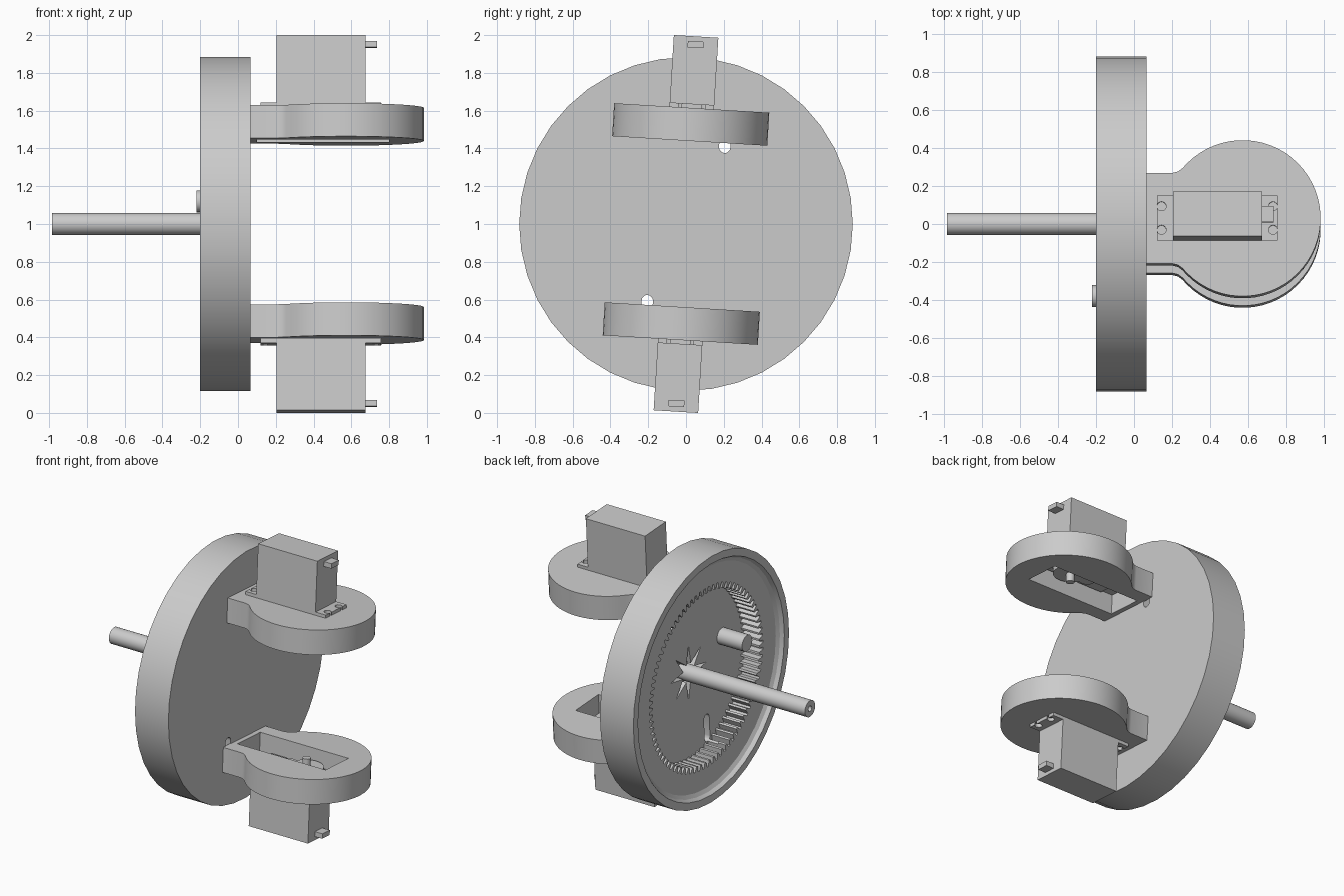
import bpy, bmesh
from math import sin, cos, pi, radians
from mathutils import Matrix, Vector

if "Cube" in bpy.data.objects:
    bpy.data.objects.remove(bpy.data.objects["Cube"])

grey = bpy.data.materials.new("plain_grey")
grey.use_nodes = True
COLOUR = (0.6, 0.6, 0.6, 1)
grey.diffuse_color = COLOUR
grey.node_tree.nodes["Principled BSDF"].inputs["Base Color"].default_value = COLOUR

HUB = Matrix.Translation((0, 0, 1))
# Local prism axis z becomes world x, local (x, y) becomes world (y, z)
ALONG_X = Matrix(((0, 0, 1, 0), (1, 0, 0, 0), (0, 1, 0, 0), (0, 0, 0, 1)))


def make(name, bm):
    bmesh.ops.recalc_face_normals(bm, faces=bm.faces)
    mesh = bpy.data.meshes.new(name)
    bm.to_mesh(mesh)
    bm.free()
    mesh.materials.append(grey)
    obj = bpy.data.objects.new(name, mesh)
    bpy.context.collection.objects.link(obj)
    return obj


def prism(name, outline, low, high, matrix=Matrix()):
    bm = bmesh.new()
    face = bm.faces.new([bm.verts.new((x, y, low)) for x, y in outline])
    top = bmesh.ops.extrude_face_region(bm, geom=[face])
    verts = [g for g in top["geom"] if isinstance(g, bmesh.types.BMVert)]
    bmesh.ops.translate(bm, verts=verts, vec=(0, 0, high - low))
    bm.transform(matrix)
    return make(name, bm)


def box(name, x, y, z):
    return prism(name, [(x[0], y[0]), (x[1], y[0]), (x[1], y[1]), (x[0], y[1])], *z)


def circle(radius, count=32, cx=0, cy=0):
    return [(cx + radius * cos(2 * pi * i / count), cy + radius * sin(2 * pi * i / count))
            for i in range(count)]


def capsule(cx, low, high, r, steps=8):
    top = [(cx + r * cos(pi * i / steps), high + r * sin(pi * i / steps)) for i in range(steps + 1)]
    return top + [(cx - (x - cx), low - (y - high)) for x, y in top]


def cut(obj, cutters):
    for c in cutters:
        m = obj.modifiers.new("cut", "BOOLEAN")
        m.operation, m.solver, m.object = "DIFFERENCE", "EXACT", c
    bpy.context.view_layer.update()
    mesh = bpy.data.meshes.new_from_object(obj.evaluated_get(bpy.context.evaluated_depsgraph_get()))
    obj.modifiers.clear()
    obj.data = mesh
    for c in cutters:
        bpy.data.objects.remove(c)


def bracket_frame(turn):
    return (HUB @ Matrix.Rotation(turn, 4, "X") @ Matrix.Translation((0, 0.025, 0.527))
            @ Matrix.Rotation(radians(-3.5), 4, "X"))


# Wheel body: turned around the x axis, with a stepped rim
def wheel_body():
    bm = bmesh.new()
    profile = [(0.065, 0), (0.065, 0.883), (-0.2, 0.883), (-0.2, 0.83), (-0.175, 0.815),
               (-0.16, 0.79), (-0.16, 0.755), (-0.16, 0)]
    verts = [bm.verts.new((x, r, 0)) for x, r in profile]
    edges = [bm.edges.new(pair) for pair in zip(verts, verts[1:])]
    bmesh.ops.spin(bm, geom=verts + edges, axis=(1, 0, 0), cent=(0, 0, 0),
                   angle=2 * pi, steps=40)
    bmesh.ops.remove_doubles(bm, verts=bm.verts, dist=0.0005)
    bm.transform(HUB)
    return make("wheel", bm)


FLOOR = -0.02
TEETH = 80
wheel = wheel_body()

# Toothed inner recess and star socket
gear = []
for i in range(TEETH):
    for step, r in ((0, 0.605), (0.3, 0.605), (0.5, 0.645), (0.8, 0.645)):
        a = 2 * pi * (i + step) / TEETH
        gear.append((r * cos(a), r * sin(a)))
star = [((0.2, 0.065)[i % 2] * sin(pi * i / 8), (0.2, 0.065)[i % 2] * cos(pi * i / 8))
        for i in range(16)]
cutters = [prism("recess_cutter", gear, -0.3, FLOOR, HUB @ ALONG_X),
           prism("star_cutter", star, -0.1, 0.035, HUB @ ALONG_X)]
# Mounting slots behind each bracket
for turn in (0, pi):
    for side in (-0.187, 0.187):
        cutters.append(prism("slot_cutter", capsule(side, -0.11, 0.03, 0.03), -0.1, 0.2,
                             bracket_frame(turn) @ ALONG_X))
cut(wheel, cutters)

# Axle with a small bore in the outer end
axle = prism("axle", circle(0.058), -0.985, 0.04, HUB @ ALONG_X)
cut(axle, [prism("bore_cutter", circle(0.02, 16), -1.1, -0.85, HUB @ ALONG_X)])

# Offset peg on the wheel floor
peg = prism("peg", circle(0.058, 24, -0.38, 0.12), -0.22, 0.0, HUB @ ALONG_X)
smooth = [wheel, axle, peg]


# Bracket and motor, built flat with z pointing away from the axle
def bracket_and_motor(label):
    disc_x, disc_r = 0.572, 0.412
    arc = [(disc_x + disc_r * cos(radians(a)), disc_r * sin(radians(a)))
           for a in range(-135, 136, 6)]
    neck = [(0.255, 0.264), (0.232, 0.247), (0.205, 0.24), (0.06, 0.24)]
    outline = arc + neck + [(x, -y) for x, y in reversed(neck)]
    bracket = prism(label + "_bracket", outline, -0.0875, 0.0875)
    cut(bracket, [box("pocket_cutter", (0.1, 0.8), (-0.13, 0.13), (-0.2, 0.05))])

    body = box(label + "_motor_body", (0.205, 0.675), (-0.118, 0.118), (0.03, 0.467))
    ears = box(label + "_motor_ears", (0.12, 0.757), (-0.118, 0.118), (0.0875, 0.11))
    holes = []
    for x, end in ((0.145, 0.1), (0.732, 0.78)):
        for y in (-0.062, 0.062):
            holes.append(prism("screw_cutter", circle(0.024, 16, x, y), 0.05, 0.2))
            holes.append(box("notch_cutter", sorted((x, end)), (y - 0.008, y + 0.008), (0.06, 0.19)))
    cut(ears, holes)
    cable = box(label + "_cable_stub", (0.67, 0.735), (-0.042, 0.042), (0.407, 0.441))

    # Output boss, idler boss, shaft and horn inside the pocket
    boss = prism(label + "_output_boss", circle(0.115, 32, 0.56), -0.01, 0.04)
    idler = prism(label + "_idler_boss", circle(0.05, 24, 0.42), -0.01, 0.04)
    shaft = prism(label + "_output_shaft", circle(0.028, 16, 0.56), -0.07, 0.0)
    return [bracket, body, ears, cable, boss, idler, shaft]


for label, turn in (("upper", 0), ("lower", pi)):
    parts = bracket_and_motor(label)
    for part in parts:
        part.data.transform(bracket_frame(turn))
    smooth += [parts[0]] + parts[4:]

# Smooth round parts, keeping their edges crisp
for obj in bpy.context.view_layer.objects:
    obj.select_set(obj in smooth)
bpy.context.view_layer.objects.active = wheel
bpy.ops.object.shade_smooth_by_angle(angle=radians(25))
